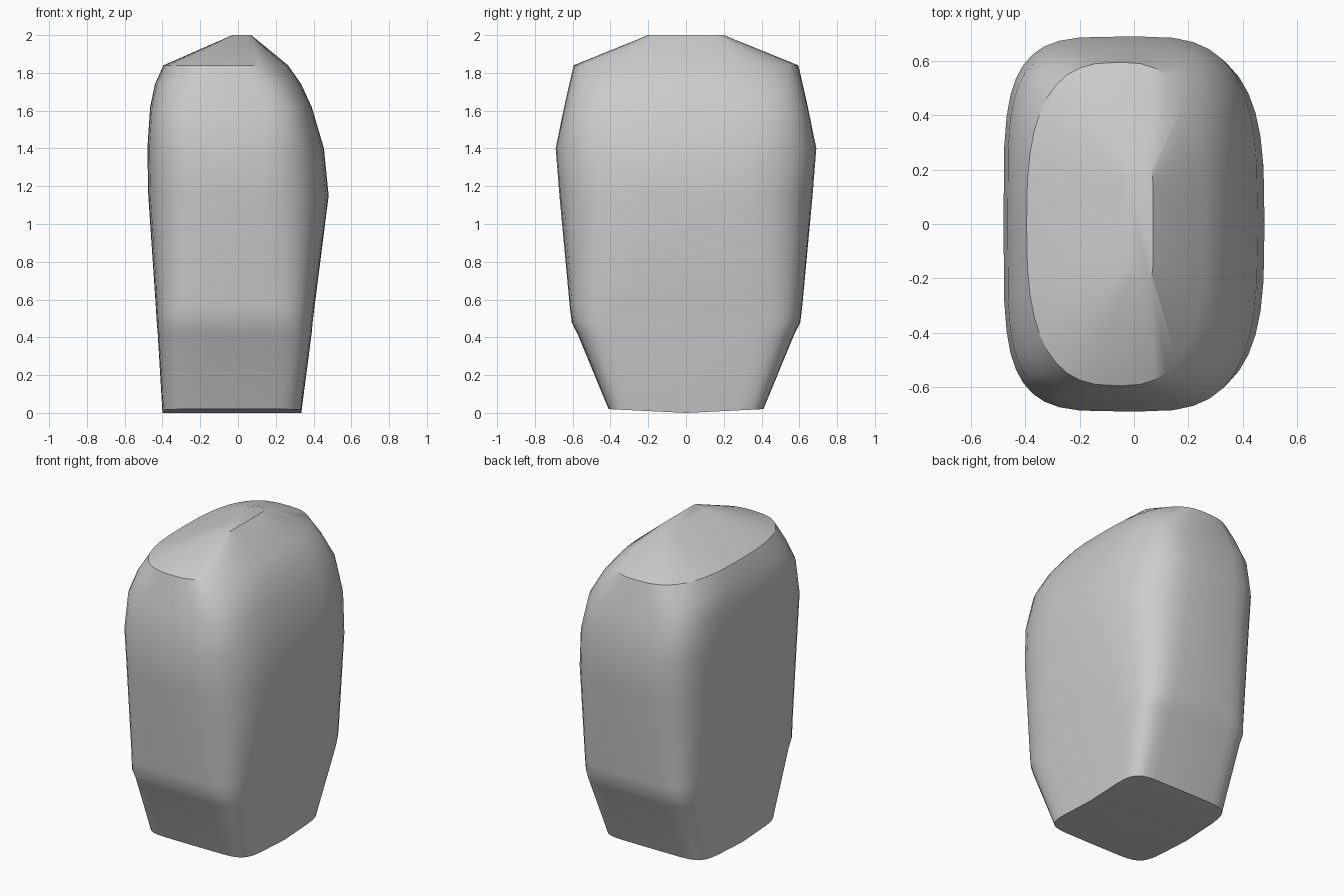
import bpy, bmesh
from math import cos, sin, pi, radians, copysign

cube = bpy.data.objects.get("Cube")
if cube:
    bpy.data.objects.remove(cube)

SEGMENTS = 40

# Cross-sections: height, centre x, left x, right x, half depth, squareness left, squareness right
SECTIONS = [
    (0.02, -0.03, -0.40, 0.335, 0.41, 7, 7),
    (0.42, -0.02, -0.425, 0.39, 0.575, 6, 6),
    (0.48, -0.02, -0.43, 0.395, 0.605, 6, 5.5),
    (0.56, -0.01, -0.435, 0.405, 0.615, 5.5, 5),
    (1.15, 0, -0.475, 0.48, 0.67, 4.2, 3.2),
    (1.40, 0, -0.48, 0.455, 0.69, 4.2, 3.2),
    (1.62, -0.02, -0.465, 0.39, 0.645, 4.5, 3.8),
    (1.74, -0.03, -0.44, 0.335, 0.618, 3.6, 3.2),
    (1.84, -0.05, -0.395, 0.265, 0.595, 2.8, 2.6),
    (2.00, 0.02, -0.03, 0.07, 0.20, 8, 8),
]


def power(value, squareness):
    return copysign(abs(value) ** (2 / squareness), value)


def ring(bm, z, cx, left, right, depth, n_left, n_right):
    verts = []
    for i in range(SEGMENTS):
        a = 2 * pi * i / SEGMENTS
        is_right = cos(a) >= 0
        n = n_right if is_right else n_left
        reach = right - cx if is_right else cx - left
        verts.append(bm.verts.new((cx + reach * power(cos(a), n), depth * power(sin(a), n), z)))
    return verts


# Grey finish
grey = bpy.data.materials.new("plain_grey")
grey.use_nodes = True
colour = (0.6, 0.6, 0.6, 1)
grey.diffuse_color = colour
grey.node_tree.nodes["Principled BSDF"].inputs["Base Color"].default_value = colour

# Body lofted through the sections
bm = bmesh.new()
rings = [ring(bm, *s) for s in SECTIONS]
for low, high in zip(rings, rings[1:]):
    for i in range(SEGMENTS):
        j = (i + 1) % SEGMENTS
        bm.faces.new((low[i], low[j], high[j], high[i]))
bm.faces.new(rings[-1])

# Base, dipping slightly along its middle
for v in rings[0]:
    v.co.z = 0.02 * abs(v.co.y) / 0.41
centre = bm.verts.new((-0.03, 0, 0))
for i in range(SEGMENTS):
    bm.faces.new((rings[0][(i + 1) % SEGMENTS], rings[0][i], centre))
bmesh.ops.recalc_face_normals(bm, faces=bm.faces)

mesh = bpy.data.meshes.new("rounded_body")
bm.to_mesh(mesh)
bm.free()
mesh.materials.append(grey)
body = bpy.data.objects.new("rounded_body", mesh)
bpy.context.collection.objects.link(body)

# Smooth shading that keeps sharp edges
bpy.ops.object.select_all(action='DESELECT')
body.select_set(True)
bpy.context.view_layer.objects.active = body
bpy.ops.object.shade_smooth_by_angle(angle=radians(30))
